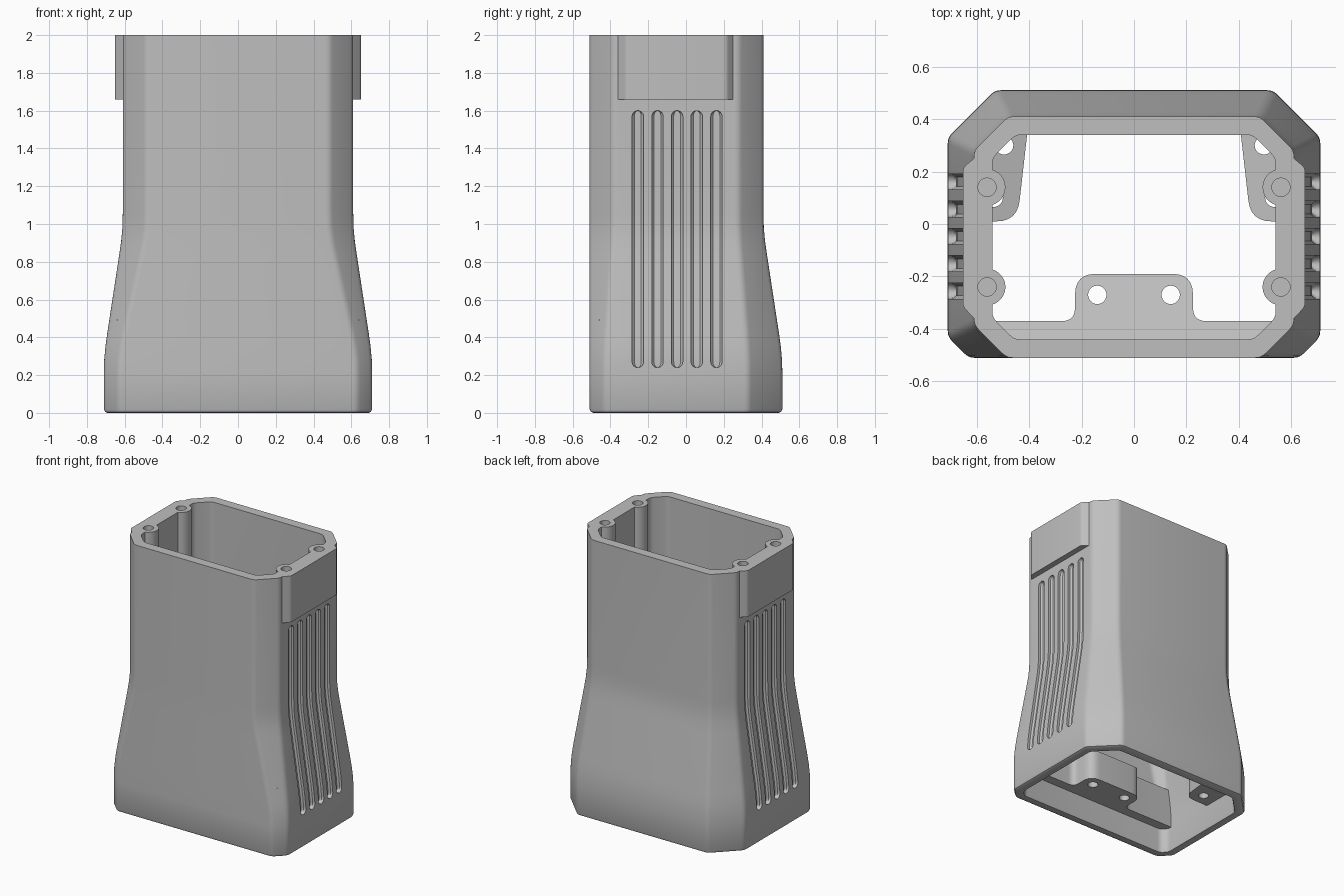
import bpy, bmesh, math
from mathutils import Vector

if "Cube" in bpy.data.objects:
    bpy.data.objects.remove(bpy.data.objects["Cube"])

grey = bpy.data.materials.new("plain grey")
grey.diffuse_color = (0.52, 0.52, 0.52, 1)
grey.use_nodes = True
grey.node_tree.nodes["Principled BSDF"].inputs["Base Color"].default_value = grey.diffuse_color


def make(name, bm):
    bmesh.ops.recalc_face_normals(bm, faces=bm.faces)
    me = bpy.data.meshes.new(name)
    bm.to_mesh(me)
    bm.free()
    me.materials.append(grey)
    ob = bpy.data.objects.new(name, me)
    bpy.context.collection.objects.link(ob)
    return ob


def rounded(pts, n=3):
    """Outline of (x, y, radius) corners; each corner becomes a short curve."""
    out = []
    for i, (x, y, r) in enumerate(pts):
        p = Vector((x, y))
        if r == 0:
            out.append(p)
            continue
        a = (Vector(pts[i - 1][:2]) - p).normalized() * r + p
        b = (Vector(pts[(i + 1) % len(pts)][:2]) - p).normalized() * r + p
        for k in range(n + 1):
            t = k / n
            out.append(a * (1 - t) ** 2 + p * 2 * t * (1 - t) + b * t * t)
    return out


def prism(bm, pts, z0, top):
    """Extrude an outline from z0 up to a height given by a function of (x, y)."""
    lo = [bm.verts.new((p[0], p[1], z0)) for p in pts]
    hi = [bm.verts.new((p[0], p[1], top(p[0], p[1]))) for p in pts]
    bm.faces.new(lo)
    bm.faces.new(hi)
    for i in range(len(pts)):
        j = (i + 1) % len(pts)
        bm.faces.new((lo[i], lo[j], hi[j], hi[i]))


def circle(x, y, r, n=28):
    return [(x + r * math.cos(2 * math.pi * i / n), y + r * math.sin(2 * math.pi * i / n))
            for i in range(n)]


def boolean(ob, bm, op):
    tool = make("cutter", bm)
    tool.hide_render = True
    m = ob.modifiers.new("bool", 'BOOLEAN')
    m.operation, m.solver, m.object = op, 'EXACT', tool
    bpy.context.view_layer.objects.active = ob
    bpy.ops.object.modifier_apply(modifier=m.name)
    bpy.data.objects.remove(tool, do_unlink=True)


# Half width of the body at each height
LEVELS = [(0.02, .71), (0.22, .71), (0.28, .7085), (0.35, .702), (0.42, .6925), (0.84, .6285),
          (0.91, .6185), (0.98, .612), (1.06, .61), (2.0, .61)]


def half_width(z):
    for (za, a), (zb, b) in zip(LEVELS, LEVELS[1:]):
        if z <= zb:
            return a + (b - a) * (max(z, za) - za) / (zb - za)
    return .61


def section(hx, inset):
    """Octagonal section; the back and sides flare together, the front is straight."""
    t = (hx - .61) / .10
    x, yf, yb = hx - inset, -.51 + inset, .41 + .10 * t - inset
    f, b = .125 - .045 * t - inset * .586, .13 + .05 * t - inset * .586
    r = .022
    return rounded([(x, yf + f, r), (x, yb - b, r), (x - b, yb, r), (b - x, yb, r),
                    (-x, yb - b, r), (-x, yf + f, r), (f - x, yf, r), (x - f, yf, r)])


# Hollow body: rings up the outside and back down the inside
rings = [(0.0, .71, .018), (0.006, .71, .006)] + [(z, h, 0) for z, h in LEVELS]
rings += [(z, h, .07) for z, h in reversed(LEVELS)] + [(0.0, .71, .065)]
bm = bmesh.new()
loops = [[bm.verts.new((p.x, p.y, z)) for p in section(h, i)] for z, h, i in rings]
for A, B in zip(loops, loops[1:] + loops[:1]):
    for i in range(len(A)):
        j = (i + 1) % len(A)
        bm.faces.new((A[i], A[j], B[j], B[i]))
body = make("housing", bm)

POSTS = [(s * .56, y) for s in (-1, 1) for y in (-.24, .14)]

# Thickened pads on both sides at the top
bm = bmesh.new()
for s in (-1, 1):
    pad = rounded([(s * .58, -.36, 0), (s * .61, -.36, 0), (s * .652, -.315, .015),
                   (s * .652, .215, .015), (s * .61, .25, 0), (s * .58, .25, 0)])
    prism(bm, pad, 1.66, lambda x, y: 2.0)
boolean(body, bm, 'UNION')

# Screw posts, flattened where they meet the wall
bm = bmesh.new()
for px, py in POSTS:
    pts = [(max(-.58, min(.58, x)), y) for x, y in circle(px, py, .07)]
    clean = [p for i, p in enumerate(pts)
             if abs(p[0]) < .5799 or abs(pts[i - 1][0]) < .5799
             or abs(pts[(i + 1) % len(pts)][0]) < .5799]
    prism(bm, clean, 1.2, lambda x, y: 2.0)
boolean(body, bm, 'UNION')

# Screw holes
bm = bmesh.new()
for px, py in POSTS:
    prism(bm, circle(px, py, .035), 1.75, lambda x, y: 2.05)
boolean(body, bm, 'DIFFERENCE')

# Vertical grooves that follow the flared sides
Z0, Z1, R, DEPTH = .24, 1.60, .03, .03
ends = [R * (1 - math.cos(math.pi / 2 * k / 6)) for k in range(7)]
zs = [Z0 + e for e in ends] + [z for z, h in LEVELS if Z0 + R < z < Z1 - R]
zs = sorted(zs + [Z1 - e for e in ends])
bm = bmesh.new()
for s in (-1, 1):
    for k in range(5):
        yc = -.255 + .104 * k
        rows = []
        for z in zs:
            d = max(0, R - min(z - Z0, Z1 - z))
            w = max(math.sqrt(max(R * R - d * d, 0)), .003)
            h = half_width(z)
            rows.append([bm.verts.new((s * x, yc + y, z)) for x, y in
                         ((h + .05, -w), (h - DEPTH * .6, -w), (h - DEPTH, -w * .6),
                          (h - DEPTH, w * .6), (h - DEPTH * .6, w), (h + .05, w))])
        bm.faces.new(rows[0])
        bm.faces.new(rows[-1])
        for A, B in zip(rows, rows[1:]):
            for i in range(6):
                j = (i + 1) % 6
                bm.faces.new((A[i], A[j], B[j], B[i]))
boolean(body, bm, 'DIFFERENCE')


# Mounting brackets inside the lower opening
def bracket(name, outline, top, holes):
    bm = bmesh.new()
    prism(bm, rounded(outline, 6), .18, top)
    ob = make(name, bm)
    bm = bmesh.new()
    for x, y in holes:
        prism(bm, circle(x, y, .035), .1, lambda x, y: .9)
    boolean(ob, bm, 'DIFFERENCE')
    return ob


parts = [body]
parts.append(bracket(
    "front_bracket",
    [(-.64, -.46, 0), (.64, -.46, 0), (.64, -.37, 0), (.225, -.37, .05), (.225, -.19, .08),
     (-.225, -.19, .08), (-.225, -.37, .05), (-.64, -.37, 0)],
    lambda x, y: .40 - (y + .19) * .35, [(-.14, -.27), (.14, -.27)]))
for s, side in ((-1, "left"), (1, "right")):
    parts.append(bracket(
        side + "_bracket",
        [(s * .395, .45, 0), (s * .445, .01, .08), (s * .65, .01, 0), (s * .65, .31, 0),
         (s * .52, .45, 0)],
        lambda x, y: .38 + (abs(x) - .4) * .3, [(s * .495, .30), (s * .535, .10)]))

# Smooth the rounded corners, keep the hard edges
for ob in parts:
    bpy.ops.object.select_all(action='DESELECT')
    ob.select_set(True)
    bpy.context.view_layer.objects.active = ob
    bpy.ops.object.shade_smooth_by_angle(angle=math.radians(30))
